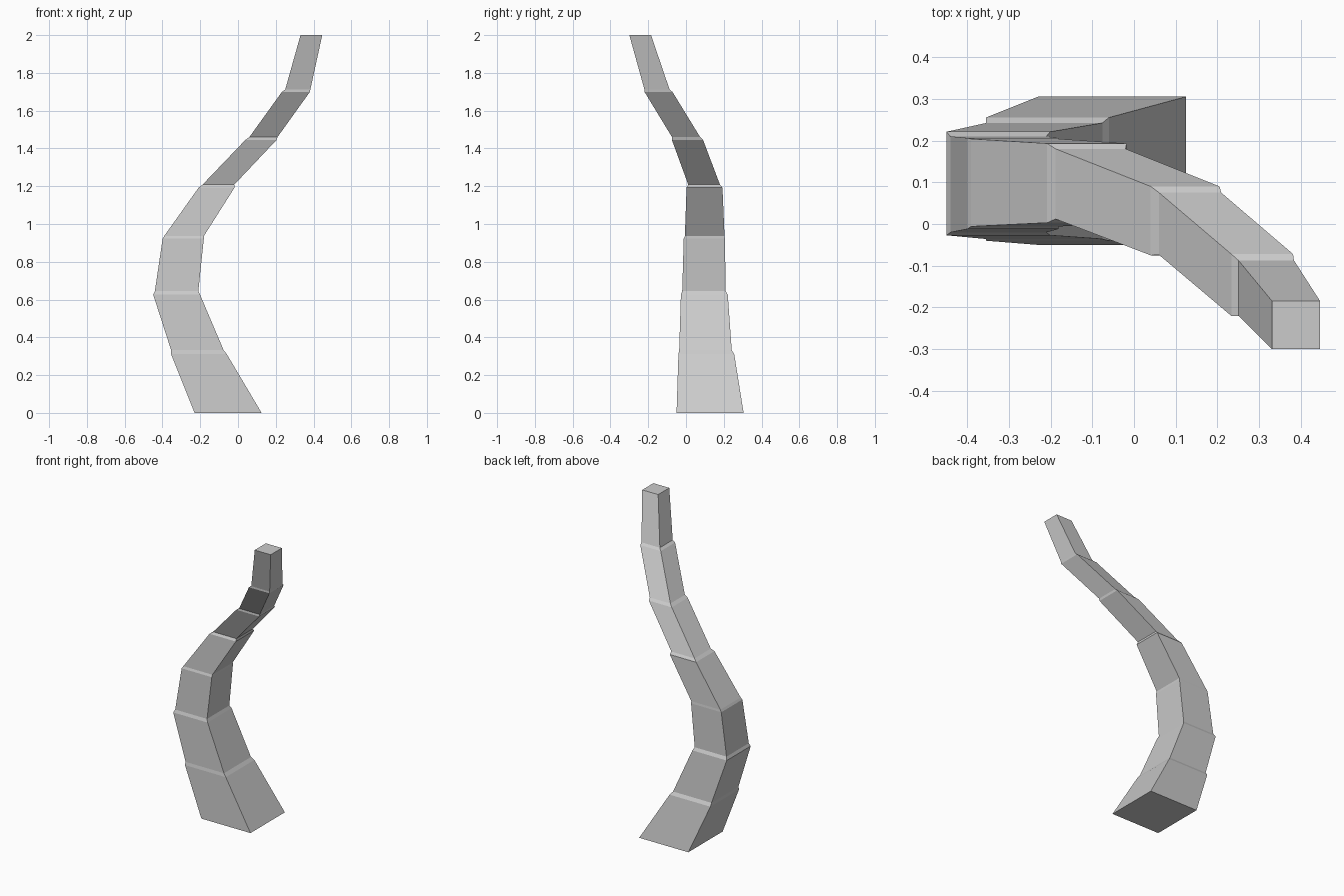
import bpy, bmesh

# Square cross-sections of the trunk, bottom to top: left x, front y, width, height
SECTIONS = [
    (-0.230, -0.050, 0.355, 0.000),
    (-0.355, -0.040, 0.295, 0.312), (-0.354, -0.036, 0.278, 0.332),
    (-0.449, -0.027, 0.248, 0.626), (-0.440, -0.020, 0.230, 0.645),
    (-0.399, -0.012, 0.218, 0.922), (-0.391, -0.006, 0.210, 0.936),
    (-0.208, 0.003, 0.190, 1.193), (-0.188, 0.012, 0.168, 1.208),
    (0.040, -0.075, 0.165, 1.446), (0.060, -0.074, 0.149, 1.460),
    (0.233, -0.220, 0.148, 1.700), (0.250, -0.220, 0.133, 1.712),
    (0.331, -0.300, 0.115, 2.000),
]

# Skin the sections with flat sides, leaving a small ledge at every joint
bm = bmesh.new()
rings = []
for x, y, w, z in SECTIONS:
    corners = [(x, y), (x + w, y), (x + w, y + w), (x, y + w)]
    rings.append([bm.verts.new((cx, cy, z)) for cx, cy in corners])
for low, high in zip(rings, rings[1:]):
    for i in range(4):
        j = (i + 1) % 4
        bm.faces.new((low[i], low[j], high[j], high[i]))
bm.faces.new(reversed(rings[0]))
bm.faces.new(rings[-1])
bmesh.ops.recalc_face_normals(bm, faces=bm.faces)

mesh = bpy.data.meshes.new("curved_trunk")
bm.to_mesh(mesh)
bm.free()
bpy.context.collection.objects.link(bpy.data.objects.new("curved_trunk", mesh))
